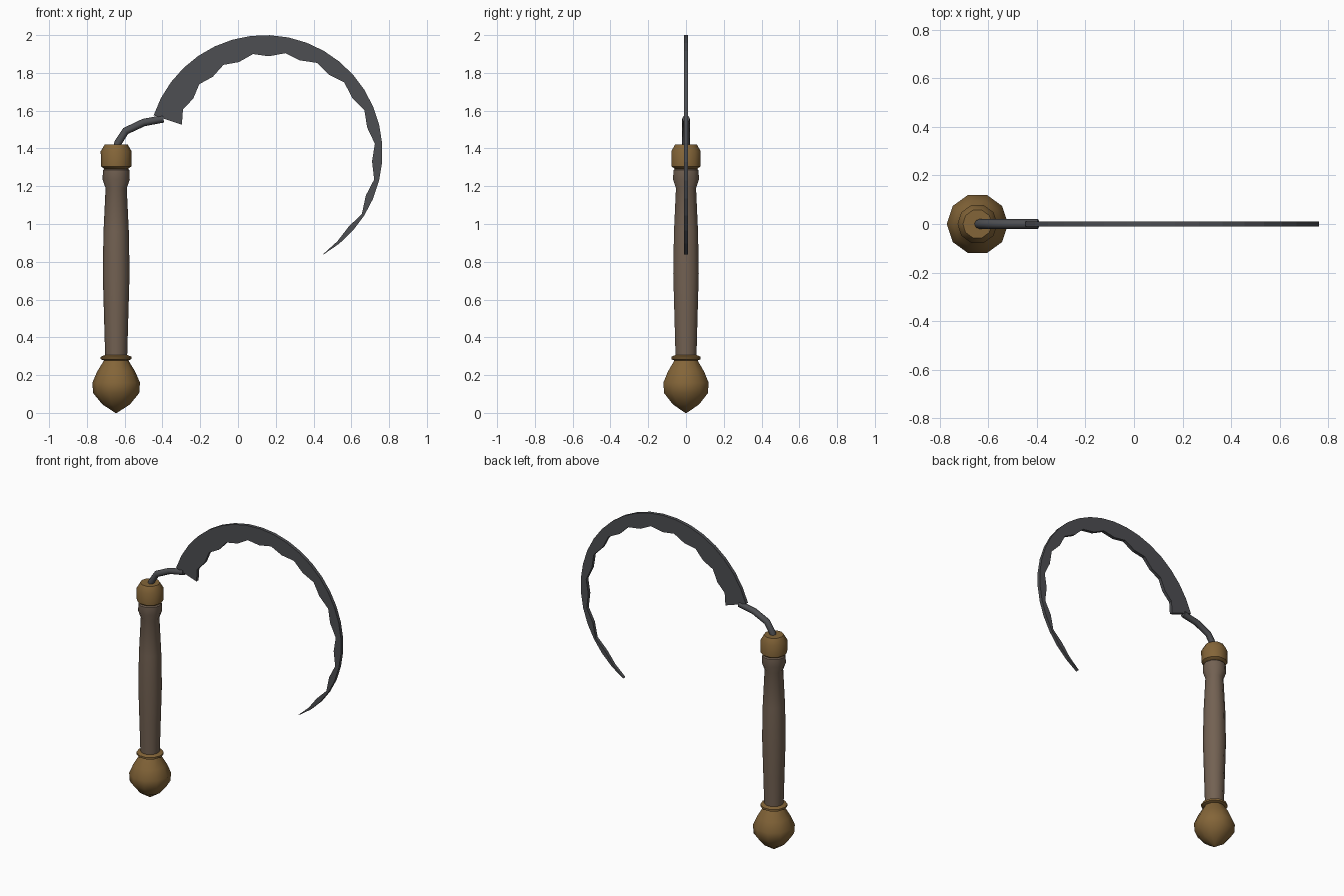
import bpy, bmesh
from math import sin, cos, pi, radians

if "Cube" in bpy.data.objects:
    bpy.data.objects.remove(bpy.data.objects["Cube"])

HX = -0.645  # handle axis


def material(name, rgb):
    m = bpy.data.materials.new(name)
    m.diffuse_color = (*rgb, 1)
    m.use_nodes = True
    m.node_tree.nodes["Principled BSDF"].inputs["Base Color"].default_value = m.diffuse_color
    return m


wood = material("wood", (0.17, 0.12, 0.085))
brass = material("brass", (0.23, 0.13, 0.04))
steel = material("steel", (0.075, 0.077, 0.084))


def finish(name, bm, mat, smooth=None):
    bmesh.ops.recalc_face_normals(bm, faces=bm.faces)
    me = bpy.data.meshes.new(name)
    bm.to_mesh(me)
    bm.free()
    me.materials.append(mat)
    ob = bpy.data.objects.new(name, me)
    bpy.context.collection.objects.link(ob)
    if smooth:
        bpy.ops.object.select_all(action='DESELECT')
        ob.select_set(True)
        bpy.context.view_layer.objects.active = ob
        bpy.ops.object.shade_smooth_by_angle(angle=radians(smooth))
    return ob


def skin(bm, rings):
    # bridge consecutive closed rings and cap both ends
    n = len(rings[0])
    for a, b in zip(rings, rings[1:]):
        for i in range(n):
            j = (i + 1) % n
            bm.faces.new((a[i], a[j], b[j], b[i]))
    bm.faces.new(rings[0])
    bm.faces.new(rings[-1])


def lathe(name, profile, mat, sides=10):
    bm = bmesh.new()
    rings = [[bm.verts.new((HX + r * cos(2 * pi * i / sides), r * sin(2 * pi * i / sides), z))
              for i in range(sides)] for r, z in profile]
    skin(bm, rings)
    return finish(name, bm, mat, 40)


# Turned handle parts
lathe("pommel", [(0.004, 0.0), (0.073, 0.045), (0.122, 0.105), (0.126, 0.16),
                 (0.1, 0.22), (0.06, 0.285)], brass)
lathe("pommel_ring", [(0.06, 0.275), (0.082, 0.285), (0.082, 0.297), (0.06, 0.306)], brass)
lathe("grip", [(0.058, 0.29), (0.064, 0.5), (0.071, 0.74), (0.067, 0.96), (0.056, 1.19),
               (0.072, 1.235), (0.07, 1.285), (0.055, 1.3)], wood)
lathe("top_cap", [(0.058, 1.288), (0.08, 1.305), (0.082, 1.385), (0.06, 1.422)], brass)

# Bent tang joining handle and blade
path = [(HX, 1.39), (-0.635, 1.43), (-0.595, 1.492), (-0.5, 1.537), (-0.395, 1.557)]
bm = bmesh.new()
rings = []
for k, (x, z) in enumerate(path):
    x0, z0 = path[max(k - 1, 0)]
    x1, z1 = path[min(k + 1, len(path) - 1)]
    length = ((x1 - x0) ** 2 + (z1 - z0) ** 2) ** 0.5
    nx, nz = -(z1 - z0) / length, (x1 - x0) / length
    rings.append([bm.verts.new((x + 0.02 * cos(t) * nx, 0.02 * sin(t), z + 0.02 * cos(t) * nz))
                  for t in (2 * pi * i / 8 for i in range(8))])
skin(bm, rings)
finish("tang", bm, steel, 50)

# Crescent blade: circular back, toothed inner edge, narrowing to the tip
CX, CZ, R, STEPS, HALF = 0.143, 1.378, 0.622, 24, 0.011
bm = bmesh.new()
rings = []
for k in range(STEPS + 1):
    a = radians(161.5 - 221.5 * k / STEPS)
    inner = 0.464 + 0.0058 * k + (0.021 if k % 2 else 0)
    if k == STEPS - 1:
        inner = 0.606
    elif k == STEPS:
        inner = R - 0.003
    rings.append([bm.verts.new((CX + r * cos(a), y, CZ + r * sin(a)))
                  for r, y in ((R, -HALF), (R, HALF), (inner, HALF), (inner, -HALF))])
skin(bm, rings)
finish("blade", bm, steel)
